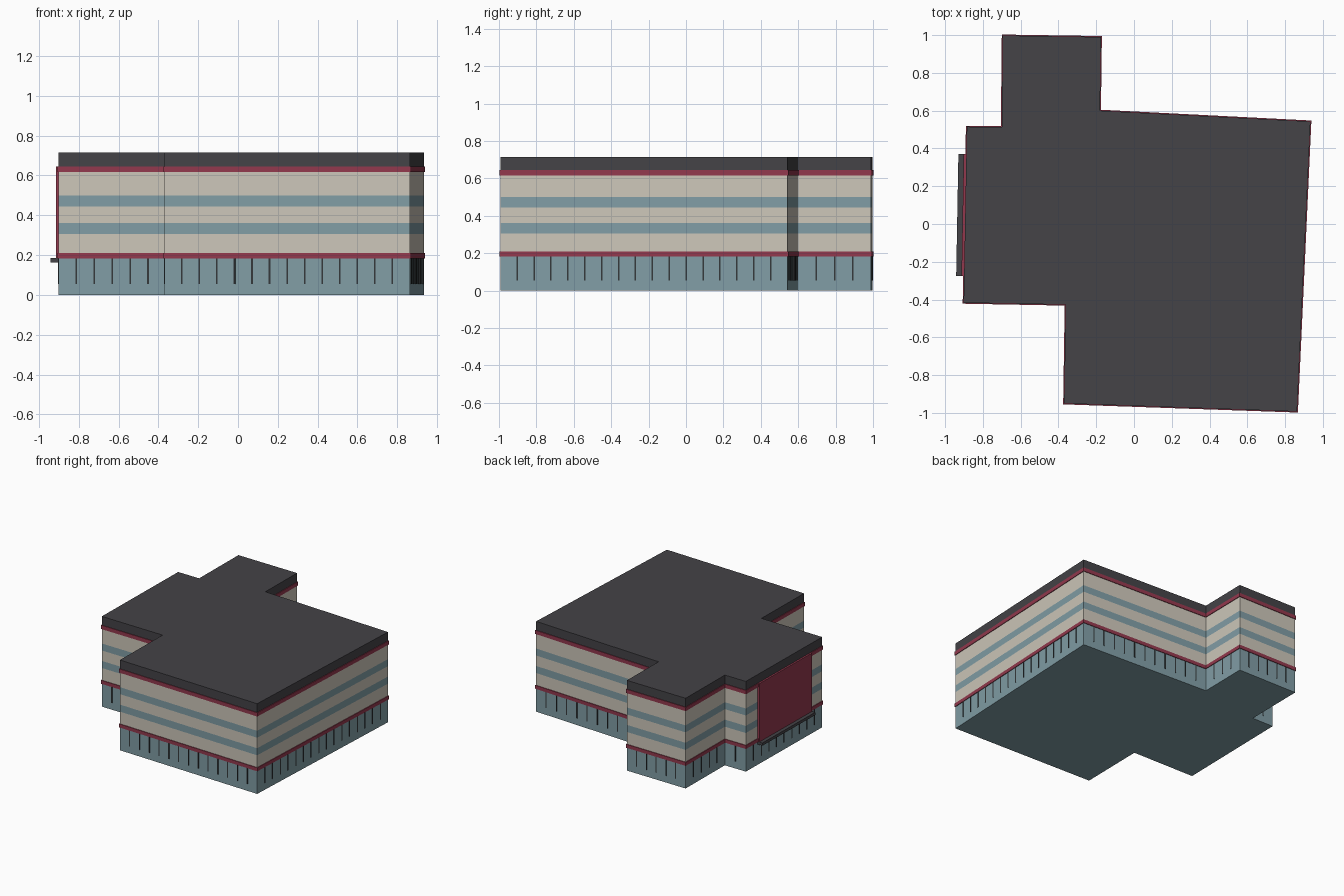
import bpy, bmesh
from mathutils import Vector, Matrix

if "Cube" in bpy.data.objects:
    bpy.data.objects.remove(bpy.data.objects["Cube"])


def material(name, rgb):
    m = bpy.data.materials.new(name)
    m.use_nodes = True
    col = (*rgb, 1)
    m.diffuse_color = col
    m.node_tree.nodes["Principled BSDF"].inputs["Base Color"].default_value = col
    return m


BLUE = material("blue_glass", (0.22, 0.34, 0.38))
CREAM = material("cream_cladding", (0.61, 0.57, 0.49))
RED = material("crimson_trim", (0.29, 0.04, 0.075))
ROOF = material("roof_grey", (0.058, 0.056, 0.063))
FIN = material("dark_fins", (0.035, 0.04, 0.043))

# Building footprint, counter-clockwise seen from above
PLAN = [Vector(p) for p in (
    (-0.37, -0.95), (0.863, -0.993), (0.934, 0.543), (-0.18, 0.6), (-0.175, 0.99),
    (-0.695, 0.998), (-0.70, 0.513), (-0.885, 0.515), (-0.902, -0.417), (-0.362, -0.427))]


def edge_normal(a, b):
    d = (b - a).normalized()
    return Vector((d.y, -d.x))


def offset(plan, dist):
    """Push every wall outward by dist with mitred corners."""
    out = []
    for i, p in enumerate(plan):
        n1 = edge_normal(plan[i - 1], p)
        n2 = edge_normal(p, plan[(i + 1) % len(plan)])
        out.append(p + (n1 + n2) * dist / (1 + n1.dot(n2)))
    return out


def finish(name, bm, mats):
    bmesh.ops.recalc_face_normals(bm, faces=bm.faces)
    me = bpy.data.meshes.new(name)
    bm.to_mesh(me)
    bm.free()
    for m in mats:
        me.materials.append(m)
    ob = bpy.data.objects.new(name, me)
    bpy.context.collection.objects.link(ob)
    return ob


def stack(name, plan, levels, mats, bands):
    """Closed prism cut at each level; bands gives a material per storey band."""
    bm = bmesh.new()
    rings = [[bm.verts.new((p.x, p.y, z)) for p in plan] for z in levels]
    n = len(plan)
    for k, band in enumerate(bands):
        for i in range(n):
            j = (i + 1) % n
            f = bm.faces.new((rings[k][i], rings[k][j], rings[k + 1][j], rings[k + 1][i]))
            f.material_index = band
    bm.faces.new(rings[0][::-1]).material_index = bands[0]
    bm.faces.new(rings[-1]).material_index = bands[-1]
    return finish(name, bm, mats)


def add_box(bm, a, b, t0, t1, inner, outer, z0, z1):
    """Box on wall a-b, between distances t0..t1 along it and inner..outer from it."""
    d, n = (b - a).normalized(), edge_normal(a, b)
    c = a + d * (t0 + t1) / 2 + n * (inner + outer) / 2
    rot = Matrix(((d.x, n.x, 0), (d.y, n.y, 0), (0, 0, 1))).to_4x4()
    size = Matrix.Diagonal((t1 - t0, outer - inner, z1 - z0, 1))
    place = Matrix.Translation((c.x, c.y, (z0 + z1) / 2))
    bmesh.ops.create_cube(bm, size=1, matrix=place @ rot @ size)


# Main block: glazed base, cream and blue bands, dark parapet and roof
stack("building_body", PLAN, (0, 0.2, 0.306, 0.362, 0.445, 0.5, 0.63, 0.715),
      (BLUE, CREAM, ROOF), (0, 1, 0, 1, 0, 1, 2))

# Crimson string courses
for name, z0, z1 in (("lower_trim", 0.182, 0.21), ("upper_trim", 0.616, 0.646)):
    stack(name, offset(PLAN, 0.005), (z0, z1), (RED,), (0,))

# Ground floor mullions, evenly spaced on every wall
bm = bmesh.new()
for i, a in enumerate(PLAN):
    b = PLAN[(i + 1) % len(PLAN)]
    length = (b - a).length
    count = round(length / 0.09)
    for k in range(1, count):
        t = length * k / count
        add_box(bm, a, b, t - 0.004, t + 0.004, -0.003, 0.003, 0.055, 0.182)
finish("base_mullions", bm, (FIN,))

# Side panel with the entrance canopy below it
a, b = PLAN[7], PLAN[8]
for name, depth, z0, z1, mat in (("side_panel", 0.014, 0.184, 0.646, RED),
                                 ("entrance_canopy", 0.042, 0.162, 0.184, ROOF)):
    bm = bmesh.new()
    add_box(bm, a, b, 0.145, 0.79, -0.005, depth, z0, z1)
    finish(name, bm, (mat,))
